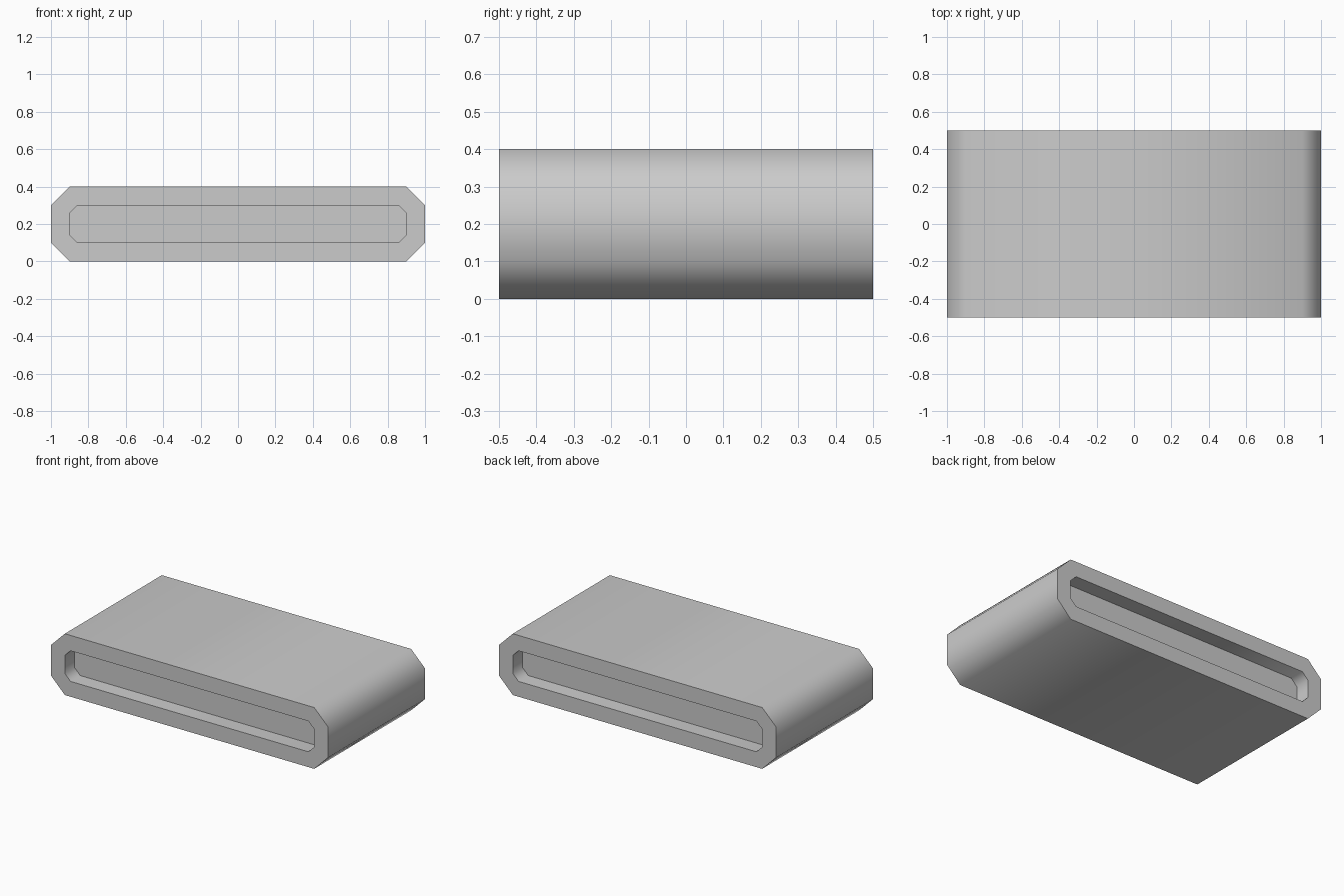
import bpy, bmesh, math

if "Cube" in bpy.data.objects:
    bpy.data.objects.remove(bpy.data.objects["Cube"])

W, H, L = 2.0, 0.4, 1.0      # overall width, height, length
CHAMFER, RIM, DEPTH = 0.1, 0.1, 0.1


def octagon(inset, chamfer):
    """Chamfered rectangle in x/z, shrunk evenly by inset."""
    a, b, c = W / 2 - inset, H / 2 - inset, chamfer
    pts = [(a, -b + c), (a, b - c), (a - c, b), (-a + c, b),
           (-a, b - c), (-a, -b + c), (-a + c, -b), (a - c, -b)]
    return [(x, z + H / 2) for x, z in pts]


outer = octagon(0, CHAMFER)
inner = octagon(RIM, CHAMFER - RIM * (2 - math.sqrt(2)))

# Sections in order: front recess floor, rim, outer shell, rim, back recess floor
sections = [(inner, -L / 2 + DEPTH), (inner, -L / 2), (outer, -L / 2),
            (outer, L / 2), (inner, L / 2), (inner, L / 2 - DEPTH)]

bm = bmesh.new()
rings = [[bm.verts.new((x, y, z)) for x, z in prof] for prof, y in sections]
for r0, r1 in zip(rings, rings[1:]):
    for i in range(8):
        j = (i + 1) % 8
        bm.faces.new((r0[i], r0[j], r1[j], r1[i]))
bm.faces.new(rings[0])
bm.faces.new(rings[-1])
bmesh.ops.recalc_face_normals(bm, faces=bm.faces)

mesh = bpy.data.meshes.new("recessed_block")
bm.to_mesh(mesh)
bm.free()
block = bpy.data.objects.new("recessed_block", mesh)
bpy.context.collection.objects.link(block)

# Soft chamfers, crisp end rims
bpy.context.view_layer.objects.active = block
block.select_set(True)
bpy.ops.object.shade_smooth_by_angle(angle=math.radians(60))
